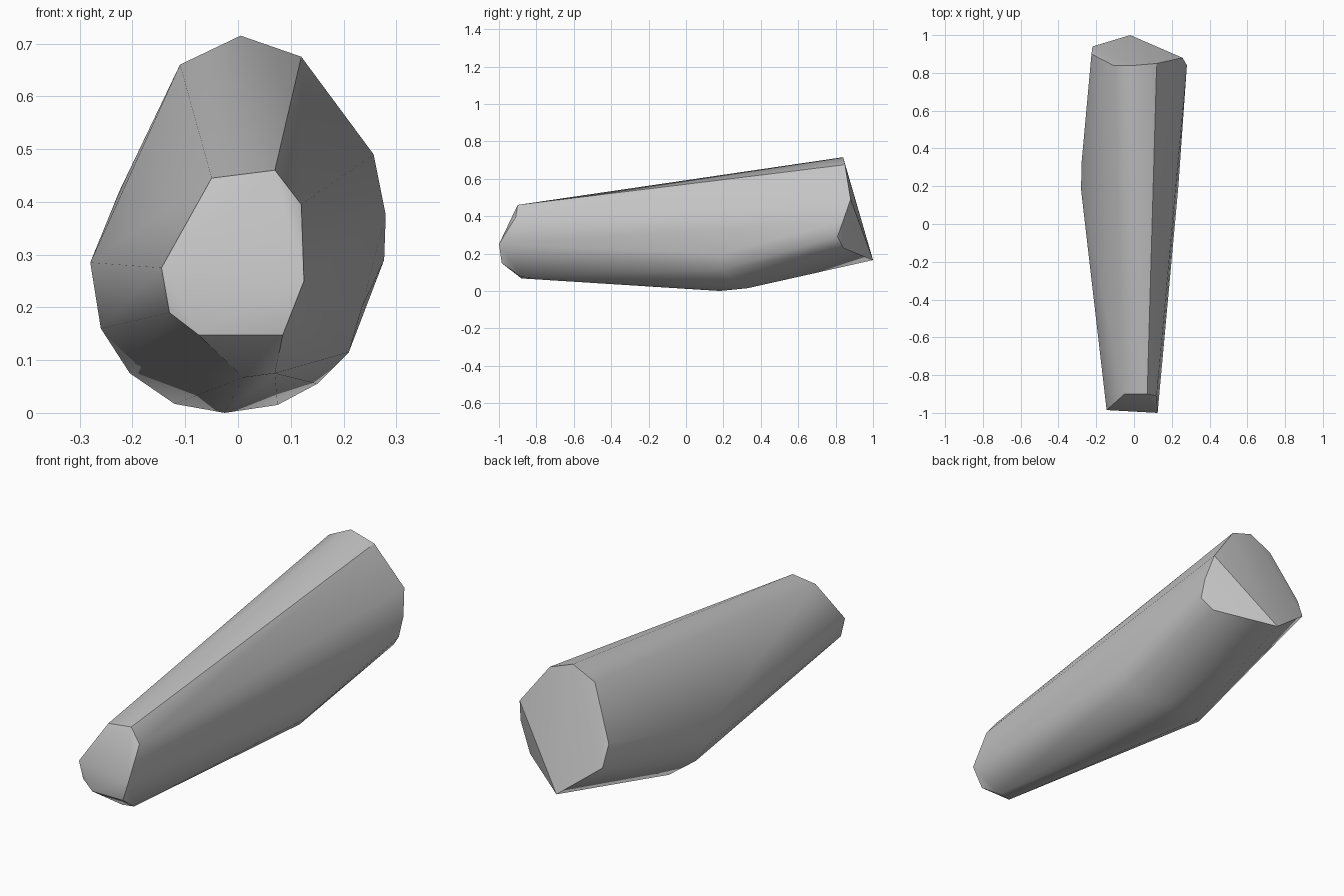
import bpy
import bmesh
from mathutils import Vector

cube = bpy.data.objects.get("Cube")
if cube:
    bpy.data.objects.remove(cube, do_unlink=True)

# Sharp ridge along the top, from the small front end to the large back end
ridge = [(0.07, -0.9, 0.46), (0.12, 0.85, 0.675)]

# Small bevelled front end
front_end = [
    (-0.05, -0.9, 0.445), (0.12, -0.91, 0.395), (0.125, -1, 0.25),
    (0.085, -0.985, 0.148), (-0.075, -0.985, 0.148), (-0.13, -0.975, 0.19),
    (-0.145, -0.985, 0.275), (0.01, -0.88, 0.067), (0.07, -0.88, 0.075),
]

# Rounded belly
belly = [
    (-0.28, 0.18, 0.285), (-0.278, 0.32, 0.29), (-0.26, 0.2, 0.16),
    (-0.205, 0.22, 0.075), (-0.12, 0.3, 0.017), (-0.025, 0.18, 0),
    (0.075, 0.33, 0.015), (0.15, 0.25, 0.055), (0.21, 0.2, 0.115),
    (0.235, 0.2, 0.2),
]

# Slanted back end
back_end = [
    (0.005, 0.84, 0.715), (-0.11, 0.84, 0.66), (-0.225, 0.9, 0.42),
    (-0.22, 0.94, 0.32), (-0.02, 1, 0.165), (0.23, 0.84, 0.23),
    (0.277, 0.81, 0.29), (0.28, 0.84, 0.375), (0.257, 0.88, 0.49),
]

# Wrap one closed convex skin around the cross-sections
bm = bmesh.new()
for point in ridge + front_end + belly + back_end:
    bm.verts.new(point)
hull = bmesh.ops.convex_hull(bm, input=bm.verts[:])
spare = {g for g in hull["geom_interior"] + hull["geom_unused"]
         if isinstance(g, bmesh.types.BMVert)}
bmesh.ops.delete(bm, geom=list(spare), context="VERTS")
bmesh.ops.recalc_face_normals(bm, faces=bm.faces[:])

# Smooth along the body, crisp around the ends and the ridge
for face in bm.faces:
    face.smooth = True
for edge in bm.edges:
    on_ridge = all(any((v.co - Vector(p)).length < 0.001 for p in ridge)
                   for v in edge.verts)
    lengthwise = edge.calc_length() > 0.5
    edge.smooth = not on_ridge and (lengthwise or edge.calc_face_angle(0) < 0.6)

mesh = bpy.data.meshes.new("tapered_body")
bm.to_mesh(mesh)
bm.free()
body = bpy.data.objects.new("tapered_body", mesh)
bpy.context.collection.objects.link(body)

# Plain grey finish
grey = bpy.data.materials.new("plain_grey")
grey.use_nodes = True
colour = (0.55, 0.55, 0.55, 1)
grey.diffuse_color = colour
grey.node_tree.nodes["Principled BSDF"].inputs["Base Color"].default_value = colour
mesh.materials.append(grey)
